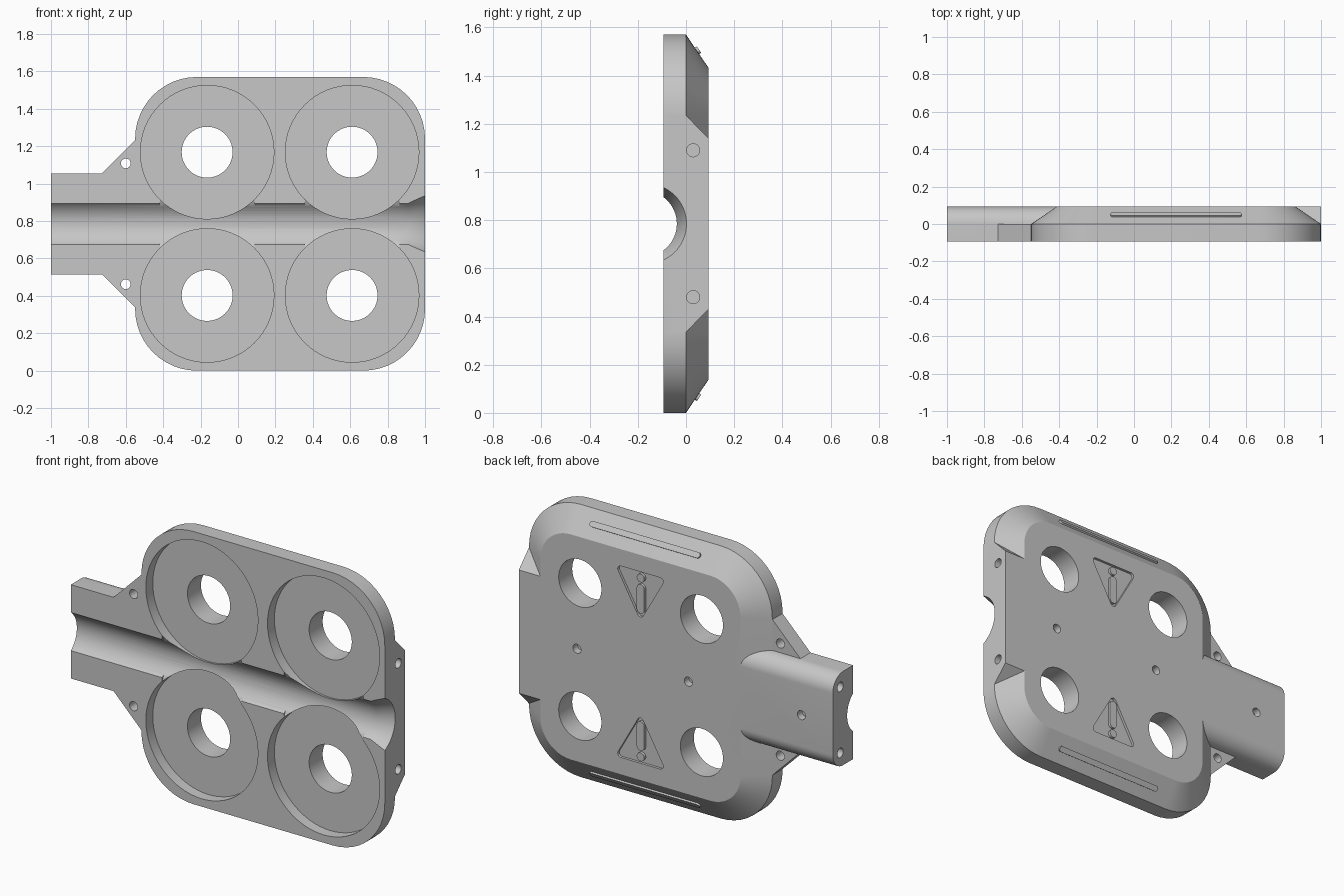
import bpy, bmesh, math
from mathutils import Vector

if "Cube" in bpy.data.objects:
    bpy.data.objects.remove(bpy.data.objects["Cube"], do_unlink=True)

grey = bpy.data.materials.new("plain grey")
grey.use_nodes = True
colour = (0.57, 0.57, 0.57, 1)
grey.diffuse_color = colour
grey.node_tree.nodes["Principled BSDF"].inputs["Base Color"].default_value = colour

X, Y, Z = Vector((1, 0, 0)), Vector((0, 1, 0)), Vector((0, 0, 1))
T = 0.093      # half thickness
MID = 0.785    # height of the centre line
CHAMFER = 0.137


def hull(centres, r, n=12):
    """Outline around circles of radius r at the given centres (counter-clockwise)."""
    if len(centres) == 1:
        n = 64
        return [(centres[0][0] + r * math.cos(math.tau * i / n),
                 centres[0][1] + r * math.sin(math.tau * i / n)) for i in range(n)]
    pts = []
    for i, c in enumerate(centres):
        p, q = centres[i - 1], centres[(i + 1) % len(centres)]
        a = math.atan2(c[1] - p[1], c[0] - p[0]) - math.pi / 2
        b = math.atan2(q[1] - c[1], q[0] - c[0]) - math.pi / 2
        while b <= a + 0.001:
            b += math.tau
        pts += [(c[0] + r * math.cos(a + (b - a) * k / n),
                 c[1] + r * math.sin(a + (b - a) * k / n)) for k in range(n + 1)]
    return pts


def ring(pts, origin, u, v):
    return [origin + u * a + v * b for a, b in pts]


def loft(name, rings):
    """Closed solid through rings with equal point counts."""
    bm = bmesh.new()
    loops = [[bm.verts.new(p) for p in r] for r in rings]
    n = len(loops[0])
    for a, b in zip(loops, loops[1:]):
        for i in range(n):
            j = (i + 1) % n
            bm.faces.new((a[i], a[j], b[j], b[i]))
    bm.faces.new(loops[0])
    bm.faces.new(loops[-1])
    bmesh.ops.recalc_face_normals(bm, faces=bm.faces)
    mesh = bpy.data.meshes.new(name)
    bm.to_mesh(mesh)
    bm.free()
    mesh.materials.append(grey)
    obj = bpy.data.objects.new(name, mesh)
    bpy.context.collection.objects.link(obj)
    return obj


def along_y(name, pts, y0, y1):
    return loft(name, [ring(pts, Y * y, X, Z) for y in (y0, y1)])


def along_x(name, pts, x0, x1):
    return loft(name, [ring(pts, X * x, Y, Z) for x in (x0, x1)])


def activate(obj):
    bpy.ops.object.select_all(action="DESELECT")
    obj.select_set(True)
    bpy.context.view_layer.objects.active = obj


def combine(target, tool, operation):
    activate(target)
    mod = target.modifiers.new("combine", "BOOLEAN")
    mod.operation, mod.object, mod.solver = operation, tool, "EXACT"
    bpy.ops.object.modifier_apply(modifier=mod.name)
    bpy.data.objects.remove(tool, do_unlink=True)


def smooth(obj):
    activate(obj)
    bpy.ops.object.shade_smooth_by_angle(angle=math.radians(25))


# Rounded plate with a chamfered back
corners = [(-0.22, 0.33), (0.67, 0.33), (0.67, 1.24), (-0.22, 1.24)]
body = loft("plate_body", [ring(hull(corners, r), Y * y, X, Z)
                           for r, y in ((0.33, -T), (0.33, 0), (0.33 - CHAMFER, T))])

# Side block, arm with rounded back edges, and corner webs
block = [(0, 0.335), (T, 0.43), (T, 1.14), (0, 1.235), (-0.05, 1.235), (-0.05, 0.335)]
combine(body, along_x("side_block", block, 0.8, 1.0), "UNION")
arc = [(T * math.cos(k * math.pi / 24), 0.177 + T * math.sin(k * math.pi / 24)) for k in range(13)]
half = arc + [(-T, 0.27)]
arm = [(y, MID + h) for y, h in half] + [(y, MID - h) for y, h in reversed(half)]
combine(body, along_x("arm", arm, -1.0, -0.3), "UNION")
web = [(-0.73, 0.517), (-0.5, 0.287), (-0.5, 1.283), (-0.73, 1.053)]
combine(body, along_y("webs", web, -T, -0.001), "UNION")

cutters = []

# Pockets with through holes
pocket_columns = (-0.165, 0.61)
for cx in pocket_columns:
    for cz in (MID - 0.383, MID + 0.383):
        cutters.append(along_y("pocket_cut", hull([(cx, cz)], 0.357), -0.2, -0.03))
        cutters.append(along_y("hole_cut", hull([(cx, cz)], 0.136), -0.21, 0.21))

# Long channel with a flared end
channel = [(-1.1, 0.1375, -0.1755), (0.91, 0.1375, -0.1755), (1.09, 0.1945, -0.1525)]
cutters.append(loft("channel_cut", [ring(hull([(y, MID)], r), X * x, Y, Z) for x, r, y in channel]))

# Sloped channel edges beside the pockets
relief = [(-0.2, 0.05), (-0.08, 0.05), (-0.077, 0.0945), (-0.1, 0.152), (-0.2, 0.152)]
for s in (-1, 1):
    profile = [(y, MID + s * h) for y, h in relief]
    for cx in pocket_columns:
        cutters.append(along_x("channel_edge_cut", profile, cx - 0.253, cx + 0.253))

# Small holes in the webs, end faces and back, plus triangular recesses
for s in (-1, 1):
    cutters.append(along_y("web_hole_cut", hull([(-0.6, MID + s * 0.323)], 0.026), -0.2, 0.05))
    cutters.append(along_x("block_hole_cut", hull([(0.03, MID + s * 0.305)], 0.027), 0.96, 1.1))
    cutters.append(along_x("arm_hole_cut", hull([(0.025, MID + s * 0.19)], 0.027), -1.1, -0.95))
    tri = [(0.225, MID + s * 0.311), (0.225 + s * 0.125, MID + s * 0.531),
           (0.225 - s * 0.125, MID + s * 0.531)]
    cutters.append(along_y("triangle_cut", hull(tri, 0.02), T - 0.015, 0.2))
for x in (0.63, -0.08, -0.8):
    cutters.append(along_y("back_hole_cut", hull([(x, MID)], 0.026), 0.05, 0.2))

for cutter in cutters:
    cutter.hide_render = True
    combine(body, cutter, "DIFFERENCE")
smooth(body)

# Raised marks in the recesses and bars on the chamfers
for s, side in ((-1, "lower"), (1, "upper")):
    slot = [(0.225, MID + s * 0.335), (0.225, MID + s * 0.455)]
    smooth(along_y(side + "_recess_bar", hull(slot, 0.024), T - 0.02, T))
    smooth(along_y(side + "_recess_dot", hull([(0.225, MID + s * 0.515)], 0.024), T - 0.02, T))
    slope = Vector((0, T, -s * CHAMFER)).normalized()
    normal = Vector((0, CHAMFER, s * T)).normalized()
    centre = Vector((0.225, 0.046, MID + s * (0.785 - 0.046 * CHAMFER / T)))
    bar = hull([(-0.335, 0), (0.335, 0)], 0.016)
    smooth(loft(side + "_chamfer_bar",
                [ring(bar, centre + normal * d, X, slope) for d in (-0.01, 0.01)]))
